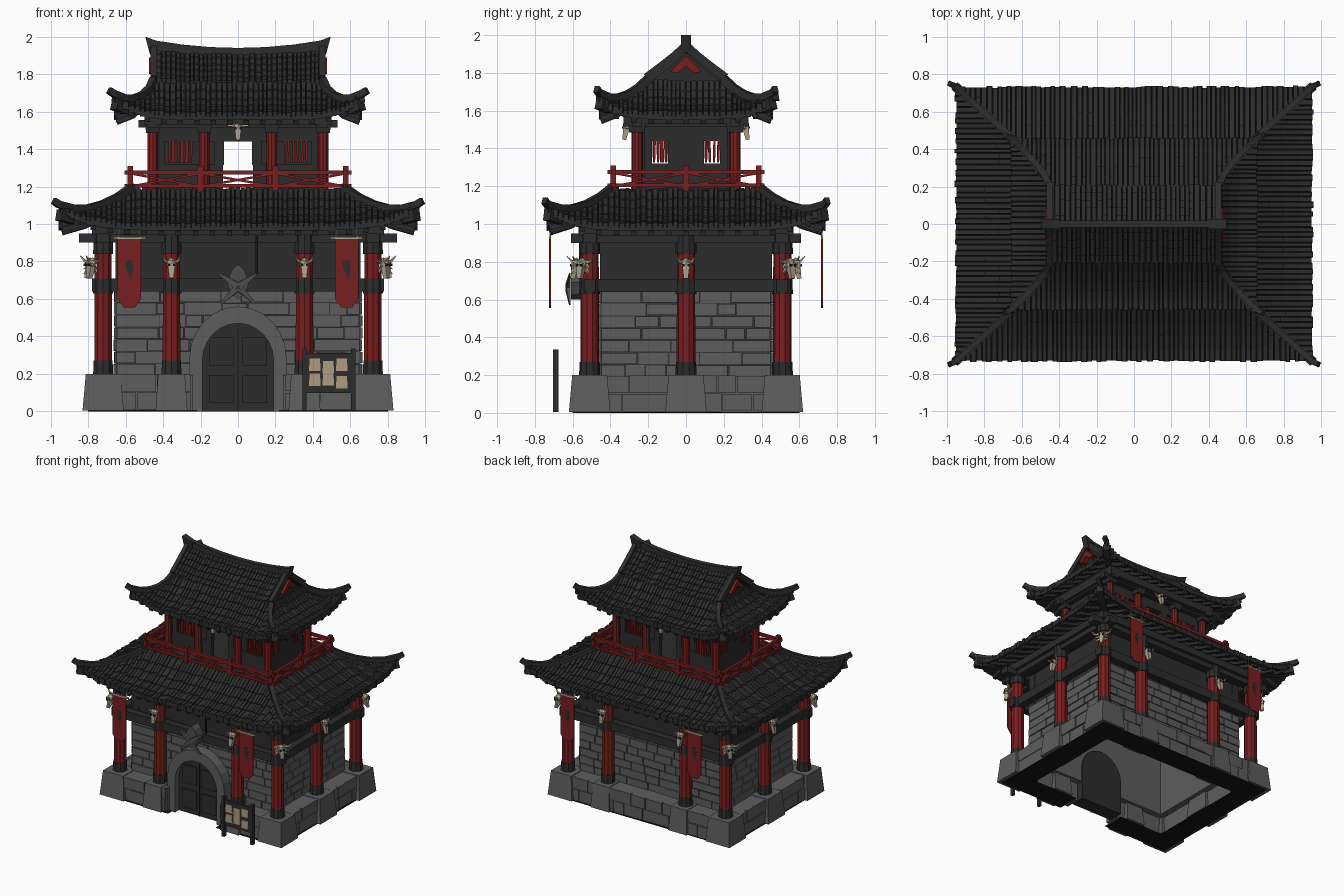
import bpy, bmesh, math, random
from mathutils import Matrix, Vector

random.seed(4)
old = bpy.data.objects.get("Cube")
if old:
    bpy.data.objects.remove(old)


def material(name, r, g, b):
    m = bpy.data.materials.new(name)
    m.use_nodes = True
    m.diffuse_color = (r, g, b, 1)
    node = next(n for n in m.node_tree.nodes if n.type == 'BSDF_PRINCIPLED')
    node.inputs["Base Color"].default_value = (r, g, b, 1)
    node.inputs["Roughness"].default_value = 0.9
    return m


TILE = material("roof charcoal", .026, .026, .026)
WOOD = material("dark timber", .026, .025, .025)
STONE = material("grey stone", .11, .11, .11)
MORTAR = material("mortar shadow", .035, .035, .035)
BLACK = material("underside black", .008, .008, .008)
RED = material("lacquer red", .19, .013, .014)
BONE = material("bone", .42, .36, .27)
PAPER = material("old paper", .42, .33, .22)
IRON = material("iron grey", .075, .075, .075)
SIGNS = (-1, 1)


def turn(k):
    return Matrix.Rotation(k * math.pi / 2, 4, 'Z')


def finish(bm, name, mat):
    bmesh.ops.recalc_face_normals(bm, faces=bm.faces[:])
    mesh = bpy.data.meshes.new(name)
    bm.to_mesh(mesh)
    bm.free()
    mesh.materials.append(mat)
    ob = bpy.data.objects.new(name, mesh)
    bpy.context.collection.objects.link(ob)


def box(bm, c, s, taper=1, m=Matrix()):
    for v in bmesh.ops.create_cube(bm, size=1)['verts']:
        f = taper if v.co.z > 0 else 1
        v.co = m @ Vector((c[0] + v.co.x * s[0] * f, c[1] + v.co.y * s[1] * f, c[2] + v.co.z * s[2]))


def cyl(bm, x, y, z0, z1, r):
    bmesh.ops.create_cone(bm, cap_ends=True, segments=10, radius1=r, radius2=r * .95, depth=z1 - z0,
                          matrix=Matrix.Translation((x, y, (z0 + z1) / 2)))


def beam(bm, pts, w, h, end=1, m=Matrix()):
    """Rectangular section swept along points, scaled to `end` at the last one."""
    pts, rings = [Vector(p) for p in pts], []
    for i, p in enumerate(pts):
        t = (pts[min(i + 1, len(pts) - 1)] - pts[max(i - 1, 0)]).normalized()
        side = t.cross(Vector((0, 0, 1)))
        side = side.normalized() if side.length > .01 else Vector((1, 0, 0))
        up, f = side.cross(t), 1 + (end - 1) * i / (len(pts) - 1)
        rings.append([bm.verts.new(m @ (p + side * (a * w * f / 2) + up * (b * h * f / 2)))
                      for a, b in ((-1, -1), (1, -1), (1, 1), (-1, 1))])
    for a, b in zip(rings, rings[1:]):
        for i in range(4):
            bm.faces.new((a[i], a[i - 1], b[i - 1], b[i]))
    bm.faces.new(rings[0])
    bm.faces.new(rings[-1])


def prism(bm, pts, y0, y1, m=Matrix()):
    """Polygon in x and z, extruded along y."""
    a, b = ([bm.verts.new(m @ Vector((x, y, z))) for x, z in pts] for y in (y0, y1))
    for i in range(len(pts)):
        bm.faces.new((a[i - 1], a[i], b[i], b[i - 1]))
    bm.faces.new(a)
    bm.faces.new(b)


def courses(bm, k, lo, hi, d, z0, z1, rows, depth):
    """Irregular stone blocks laid on one wall face."""
    h = (z1 - z0) / rows
    for r in range(rows):
        x = lo
        while x < hi - .01:
            w = random.uniform(.09, .24)
            w = hi - x if hi - x - w < .06 else w
            t = depth * random.uniform(.75, 1.2)
            gap = random.uniform(.003, .009)
            box(bm, (x + w / 2, -d - t / 2, z0 + h * (r + .5)), (w - gap, t, h - gap), m=turn(k))
            x += w


# Plinth ring, open below and at the doorway
bm, under, stones = bmesh.new(), bmesh.new(), bmesh.new()
pieces = [(0, .51, 1.56, .14), (.71, 0, .14, 1.16), (-.71, 0, .14, 1.16), (.51, -.51, .54, .14), (-.51, -.51, .54, .14)]
for x, y, sx, sy in pieces:
    box(bm, (x, y, .1), (sx, sy, .19))
    box(under, (x, y, .003), (sx + .04, sy + .04, .006))
columns = [(a * x, b * .51) for a in SIGNS for b in SIGNS for x in (.72, .355)] + [(-.72, 0), (.72, 0)]
for x, y in columns:
    box(bm, (x, y, .102), (.22 if abs(x) > .5 else .17, .22, .196), .84)
finish(bm, "plinth", STONE)
finish(under, "plinth_underside", BLACK)
for k, lo, hi, d in ((0, -.78, -.25, .575), (0, .25, .78, .575), (2, -.78, .78, .575), (1, -.58, .58, .775), (3, -.58, .58, .775)):
    courses(stones, k, lo, hi, d, .006, .2, 2, .022)

# Hollow stone walls with laid blocks, timber storey above
walls, mortar, timber = bmesh.new(), bmesh.new(), bmesh.new()
for k in range(4):
    half, d = ((.65, .45), (.45, .65))[k % 2]
    box(walls, (0, .03 - d, .4), (2 * half, .06, .5), m=turn(k))
    box(mortar, (0, -d, .42), (2 * half, .006, .45), m=turn(k))
    courses(stones, k, -half, half, d, .19, .645, 7, .012)
    for i in range(3):
        box(timber, (0, .03 - d, .69 + .09 * i), (2 * half + .01, .06 + .008 * (i % 2), .094), m=turn(k))
    reach, line = ((.78, .51), (.54, .72))[k % 2]
    box(timber, (0, -line, .675), (2 * reach, .06, .07), m=turn(k))
    box(timber, (0, -line, .925), (2 * reach + .14, .07, .05), m=turn(k))
box(timber, (0, 0, .97), (1.56, 1.14, .06))
finish(walls, "stone_walls", STONE)
finish(mortar, "wall_joints", MORTAR)
finish(stones, "stone_blocks", STONE)
finish(timber, "timber_storey", WOOD)

# Arched doorway
arc = [(math.cos(i * math.pi / 12), math.sin(i * math.pi / 12)) for i in range(13)]
inner = [(.19, 0)] + [(.19 * c, .27 + .2 * s) for c, s in arc] + [(-.19, 0)]
outer = [(.26, 0)] + [(.26 * c, .28 + .28 * s) for c, s in arc] + [(-.26, 0)]
bm = bmesh.new()
for i in range(len(inner) - 1):
    prism(bm, [inner[i], outer[i], outer[i + 1], inner[i + 1]], -.55, -.44)
finish(bm, "door_arch", STONE)
bm = bmesh.new()
prism(bm, inner, -.5, -.38)
for sx in SIGNS:
    for z in (.04, .24):
        box(bm, (sx * .09, -.503, z + .08), (.13, .012, .15))
finish(bm, "door", WOOD)
bm = bmesh.new()
box(bm, (0, -.502, .22), (.008, .007, .44))
finish(bm, "door_gap", BLACK)

# Lower and upper columns
red, dark = bmesh.new(), bmesh.new()
for x, y in columns:
    cyl(red, x, y, .2, .95, .05)
    for z0, z1 in ((.2, .27), (.63, .71), (.84, .95)):
        cyl(dark, x, y, z0, z1, .056)
for x in (-.455, -.18, .18, .455):
    for y in (-.26, .26):
        cyl(red, x, y, 1.17, 1.5, .03)
        box(dark, (x, y, 1.51), (.07, .08, .05), 1.2)
finish(red, "columns", RED)
finish(dark, "column_bands", WOOD)

# Upper storey: open doorways, shuttered front windows, slatted side windows
wall, slats = bmesh.new(), bmesh.new()
box(wall, (0, 0, 1.165), (1.16, .78, .03))
box(wall, (0, 0, 1.565), (1.0, .66, .07))
for k in range(4):
    half, d, jamb = ((.43, .22, .08), (.22, .42, .05))[k % 2]
    m, mid = turn(k), (half + jamb) / 2
    box(wall, (0, -d, 1.49), (2 * half, .04, .1), m=m)
    reach, line = ((.53, .26), (.33, .455))[k % 2]
    box(wall, (0, -line, 1.535), (2 * reach, .05, .04), m=m)
    if k % 2:
        box(wall, (0, -d, 1.31), (.1, .04, .28), m=m)
    for sx in SIGNS:
        box(wall, (sx * mid, -d, 1.245), (half - jamb, .04, .15), m=m)
        box(wall, (sx * (jamb + .02), -d, 1.38), (.05, .04, .13), m=m)
        box(wall, (sx * (half - .02), -d, 1.38), (.04, .04, .13), m=m)
        if k % 2 == 0:
            box(wall, (sx * mid, .01 - d, 1.38), (half - jamb, .02, .13), m=m)
        n, x0, x1 = ((6, .24, .38), (4, .095, .18))[k % 2]
        for i in range(n):
            x = x0 + (x1 - x0) * (i + .5) / n
            lean = random.uniform(-.008, .008)
            beam(slats, [(sx * x, -d - .012, 1.325), (sx * x + lean, -d - .012, 1.445)], .019, .012, m=m)
finish(wall, "upper_walls", WOOD)
finish(slats, "window_slats", RED)

# Balcony railing with crossed braces
bm = bmesh.new()
for k in range(4):
    half, d, stops = ((.575, .385, (-.575, -.2, .2, .575)), (.385, .575, (-.385, 0, .385)))[k % 2]
    for z, h in ((1.275, .022), (1.205, .018)):
        box(bm, (0, -d, z), (2 * half + .06, .022, h), m=turn(k))
    for x in stops:
        box(bm, (x, -d, 1.24), (.03, .03, .14), m=turn(k))
    for a, b in zip(stops, stops[1:]):
        for z in ((1.2, 1.27), (1.27, 1.2)):
            beam(bm, [(a, -d, z[0]), (b, -d, z[1])], .012, .012, m=turn(k))
finish(bm, "balcony_railing", RED)


def tiles(bm, point, half, start, m):
    """Columns of overlapping ribbed tiles running down a slope."""
    s = -half
    while s < half:
        w = random.uniform(.02, .034)
        c, e = s + w / 2, random.uniform(0, .012)
        t0 = max(0, start(c) - .03)
        n = max(1, round((1 - t0) * 5))
        for i in range(n):
            ta, tb = (t0 + (1 - t0) * (i + j) / n for j in (0, 1.04))
            tb += random.uniform(0, .03) - (.03 if i == n - 1 else 0)
            vs = []
            for t, up in ((ta, e), (tb, e + .009)):
                p = Vector(point(c, t))
                for dx, dz in ((-.5, -.028), (.5, -.028), (.36, up), (-.36, up)):
                    vs.append(bm.verts.new(m @ (p + Vector((dx * w * 1.1, 0, dz)))))
            for f in ((0, 1, 2, 3), (4, 5, 6, 7), (0, 1, 5, 4), (1, 2, 6, 5), (2, 3, 7, 6), (3, 0, 4, 7)):
                bm.faces.new([vs[j] for j in f])
        s += w


def roof(name, ins, outs, power, z_in, z_out, lift):
    """Hipped skirt with sagging slopes and upturned corners."""
    tile, raft, hips = bmesh.new(), bmesh.new(), bmesh.new()
    for k in range(4):
        a, b = k % 2, 1 - k % 2

        def ext(ax, t):
            return ins[ax] + (outs[ax] - ins[ax]) * t ** power[ax]

        def point(s, t, drop=0):
            u = min(1, abs(s) / ext(a, t))
            z = z_out + (z_in - z_out) * max(0, 1 - t) ** 1.6 + lift * u ** 6 * t * t
            return (s, -ext(b, t), z - drop)

        def start(s):
            return max(0, (abs(s) - ins[a]) / (outs[a] - ins[a])) ** (1 / power[a])

        tiles(tile, point, outs[a], start, turn(k))
        n = round(outs[a] / .045)
        for i in range(1, n):
            s = outs[a] * (2 * i / n - 1)
            t0 = min(start(s), .85)
            beam(raft, [point(s, t0 + (.96 - t0) * j / 3, .042) for j in range(4)], .028, .025, m=turn(k))
        hip = [Vector(point(ext(a, t), t, -.012)) for t in (0, .2, .4, .6, .8, 1)]
        hip.append(hip[-1] + Vector((.03, -.014, .02)) if a == 0 else hip[-1] + Vector((.014, -.03, .02)))
        beam(hips, hip, .036, .045, .8, turn(k))
        beam(hips, [p - Vector((0, 0, .055)) for p in hip[1:-1]], .05, .06, m=turn(k))
    finish(tile, name + "_tiles", TILE)
    finish(raft, name + "_rafters", WOOD)
    finish(hips, name + "_hips", TILE)


roof("lower_roof", (.56, .38), (.955, .735), (1, 1), 1.185, .992, .1)
roof("upper_roof", (.45, .2), (.66, .46), (1.4, 1), 1.755, 1.582, .1)


# Gabled crown, ridge and verges
def crown(s, t):
    return (s, -.21 * t, 1.915 - .17 * t ** .9 + .02 * (s / .45) ** 2)


bm, trim, gable, chevron = (bmesh.new() for _ in range(4))
for k in (0, 2):
    tiles(bm, crown, .44, lambda s: 0, turn(k))
    for sx in SIGNS:
        verge = [Vector(crown(sx * .45, t / 4)) + Vector((0, 0, .01)) for t in range(5)]
        beam(trim, verge, .034, .045, m=turn(k))
for sx in SIGNS:
    m = turn(sx)
    prism(gable, [(-.21, 1.73), (.21, 1.73), (0, 1.92)], -.43, -.4, m)
    prism(chevron, [(-.085, 1.805), (0, 1.89), (.085, 1.805), (.045, 1.8), (0, 1.835), (-.045, 1.8)], -.475, -.42, m)
ridge = [(x, 0, 1.915 + .2 * x * x) for x in (-.45, -.3, -.15, 0, .15, .3, .45)]
beam(trim, ridge, .04, .05)
for sx in SIGNS:
    prism(trim, [(sx * .4, 1.9), (sx * .47, 1.905), (sx * .495, 2), (sx * .4, 1.965)], -.026, .026)
finish(bm, "crown_tiles", TILE)
finish(trim, "ridge_and_verges", TILE)
finish(gable, "gables", WOOD)
finish(chevron, "gable_chevrons", RED)

# Horned skulls on the columns (spikier at the corners) and under the upper eaves
bm, eyes = bmesh.new(), bmesh.new()
spots = [(x, y, .77, math.atan2(y, x) if abs(x) > .5 else math.copysign(math.pi / 2, y), 1, .06)
         for x, y in columns]
spots += [(0, sy * .3, 1.5, sy * math.pi / 2, .9, 0) for sy in SIGNS]
for x, y, z, ang, size, out in spots:
    m = (Matrix.Translation((x + out * math.cos(ang), y + out * math.sin(ang), z))
         @ Matrix.Rotation(ang + math.pi / 2, 4, 'Z') @ Matrix.Scale(size, 4))
    reach = .085 if out == 0 or abs(x * y) > .3 else .05
    bmesh.ops.create_icosphere(bm, subdivisions=1, radius=.032, matrix=m @ Matrix.Translation((0, -.01, .02)))
    beam(bm, [(0, -.015, .02), (0, -.03, -.06)], .042, .04, .55, m)
    for sx in SIGNS:
        beam(bm, [(sx * .02, 0, .03), (sx * reach * .7, -.015, .03), (sx * reach, -.03, .06)], .022, .022, .15, m)
        if abs(x * y) > .3:
            for z0 in (-.01, .015):
                beam(bm, [(sx * .02, 0, z0), (sx * .06, -.025, z0 - .025)], .018, .018, .2, m)
        box(eyes, (sx * .014, -.038, .012), (.011, .012, .014), m=m)
finish(bm, "skulls", BONE)
finish(eyes, "skull_eyes", BLACK)

# Banners hanging from the eaves
cloth, mark, rods = bmesh.new(), bmesh.new(), bmesh.new()
shape = [(-.062, .92), (.062, .92), (.062, .6), (.03, .555), (-.03, .555), (-.062, .6)]
sign = [(-.02, .8), (.012, .81), (.022, .77), (.008, .7), (-.004, .74), (-.018, .76)]
for k in (0, 2):
    for x in (-.58, .58):
        m = turn(k) @ Matrix.Translation((x, 0, 0))
        prism(cloth, shape, -.724, -.716, m)
        prism(mark, sign, -.725, -.715, m)
        beam(rods, [(-.085, -.72, .925), (.085, -.72, .925)], .011, .011, m=m)
        for sx in SIGNS:
            beam(rods, [(sx * .06, -.72, .92), (sx * .05, -.715, .98)], .006, .006, m=m)
finish(cloth, "banners", RED)
finish(mark, "banner_marks", WOOD)
finish(rods, "banner_rods", BONE)

# Crossed blades and shield over the door, with a hanging chain
bm = bmesh.new()
prism(bm, [(-.06, .69), (-.03, .76), (0, .785), (.03, .76), (.06, .69), (.04, .63), (0, .6), (-.04, .63)], -.61, -.53)
for sx in SIGNS:
    beam(bm, [(0, -.625, .665), (sx * .09, -.615, .575)], .025, .04, .3)
    beam(bm, [(0, -.625, .665), (sx * .1, -.615, .735)], .025, .04, .3)
finish(bm, "door_emblem", IRON)
bm = bmesh.new()
beam(bm, [(.1, -.56, .95), (.1, -.56, .73)], .012, .012)
finish(bm, "hanging_chain", BLACK)

# Notice board with pinned papers
bm, sheets = bmesh.new(), bmesh.new()
for x in (.355, .615):
    box(bm, (x, -.69, .17), (.022, .03, .33))
for i in range(3):
    box(bm, (.485, -.69, .135 + .07 * i), (.26, .018, .072))
for i in range(3):
    for z in (.16, .235):
        lean = random.uniform(-.015, .015)
        box(sheets, (.41 + .072 * i, -.701, z + lean), (.062, .006, .066), .9)
finish(bm, "notice_board", WOOD)
finish(sheets, "notices", PAPER)
